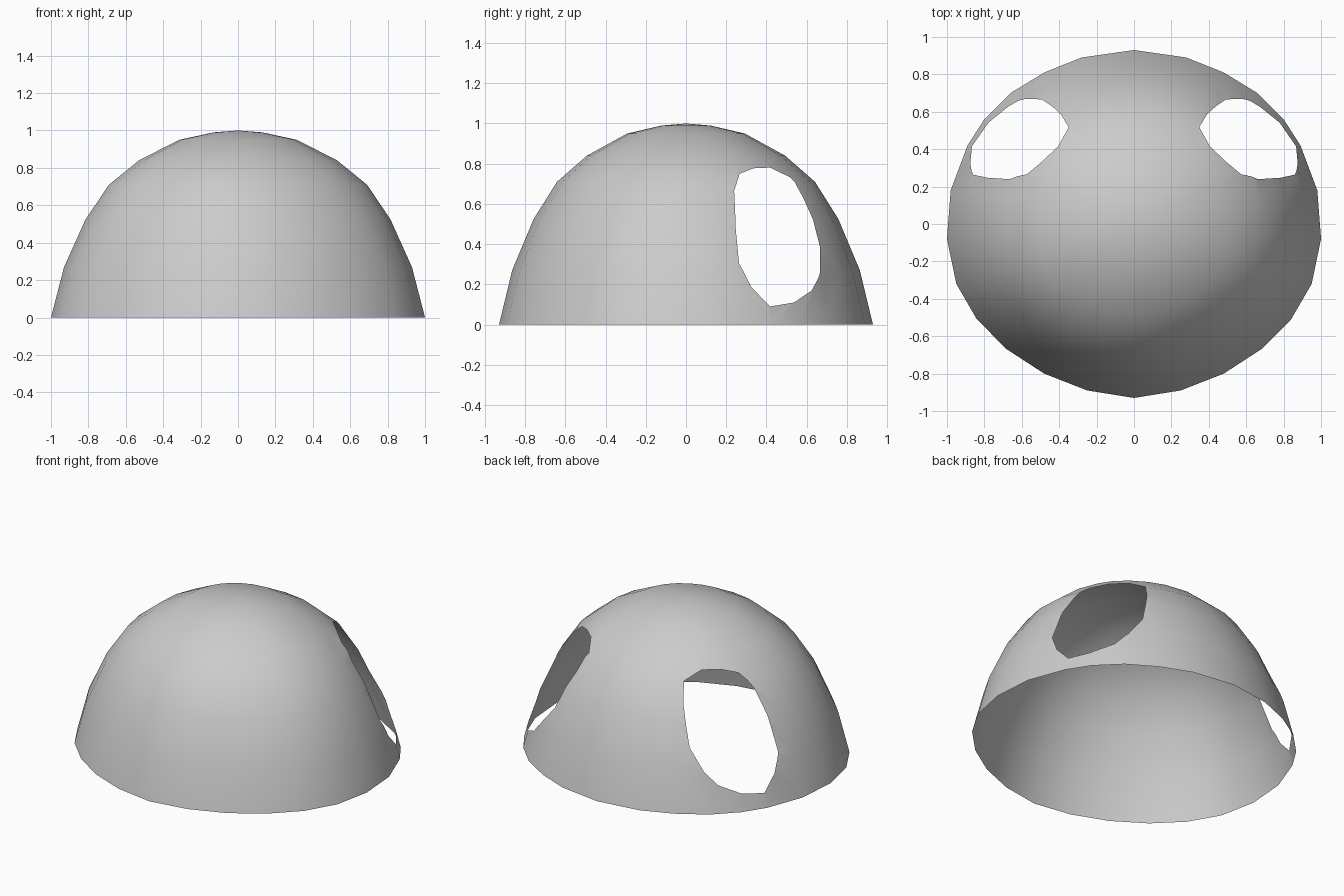
import bpy, bmesh
from mathutils import Vector

if "Cube" in bpy.data.objects:
    bpy.data.objects.remove(bpy.data.objects["Cube"])

# Rim outline (right half, back to front) and dome profile (scale, height)
HALF = [(0, .93), (.28, .89), (.48, .81), (.66, .70), (.80, .56), (.89, .42), (.98, .18),
        (1.0, -.08), (.95, -.32), (.84, -.51), (.68, -.67), (.48, -.80), (.25, -.89), (0, -.93)]
RIM = HALF + [(-x, y) for x, y in HALF[-2:0:-1]]
PROFILE = [(1, 0), (.93, .27), (.815, .525), (.69, .71), (.53, .84), (.315, .95), (.13, .99)]
# Edge of the right-hand opening
HOLE = [(.50, .34, .79), (.41, .42, .79), (.35, .52, .735), (.40, .60, .64), (.45, .645, .53),
        (.50, .675, .39), (.60, .665, .25), (.68, .63, .17), (.79, .54, .11), (.87, .42, .09),
        (.89, .33, .19), (.88, .27, .31), (.79, .25, .50), (.68, .245, .68), (.58, .27, .76)]


def loft(name, rings, start=None, end=None):
    """Skin closed rings of points; each end is capped by a flat face or a fan."""
    bm = bmesh.new()
    loops = [[bm.verts.new(p) for p in r] for r in rings]
    n = len(loops[0])
    for a, b in zip(loops, loops[1:]):
        for i in range(n):
            j = (i + 1) % n
            bm.faces.new((a[i], a[j], b[j], b[i]))
    for loop, tip in ((loops[0], start), (loops[-1], end)):
        if tip is None:
            bm.faces.new(loop)
        else:
            t = bm.verts.new(tip)
            for i in range(n):
                bm.faces.new((loop[i], loop[(i + 1) % n], t))
    bmesh.ops.recalc_face_normals(bm, faces=bm.faces)
    me = bpy.data.meshes.new(name)
    bm.to_mesh(me)
    bm.free()
    ob = bpy.data.objects.new(name, me)
    bpy.context.collection.objects.link(ob)
    return ob


# Closed dome
dome = loft("dome_shell", [[(x * s, y * s, z) for x, y in RIM] for s, z in PROFILE],
            end=(0, 0, 1))
bpy.context.view_layer.objects.active = dome
dome.select_set(True)

# Cut the two openings with radial cutters
for side in (1, -1):
    pts = [Vector((x * side, y, z)) for x, y, z in HOLE]
    mid = sum(pts, Vector()) / len(pts)
    cutter = loft("opening_cutter", [[p * k for p in pts] for k in (.5, 1.4)],
                  start=mid * .5, end=mid * 1.4)
    cutter.hide_render = True
    mod = dome.modifiers.new("opening", 'BOOLEAN')
    mod.operation = 'DIFFERENCE'
    mod.solver = 'EXACT'
    mod.object = cutter
    bpy.ops.object.modifier_apply(modifier=mod.name)
    bpy.data.objects.remove(cutter)

# Keep only the thin outer skin: drop base, cavity walls and cavity floors
bm = bmesh.new()
bm.from_mesh(dome.data)
bm.normal_update()
drop = []
for f in bm.faces:
    c = f.calc_center_median()
    if f.normal.z < -.95 and c.z < .01 or c.length < .85 or f.normal.dot(c.normalized()) < .5:
        drop.append(f)
bmesh.ops.delete(bm, geom=drop, context='FACES')
bm.to_mesh(dome.data)
bm.free()
bpy.ops.object.shade_smooth()
